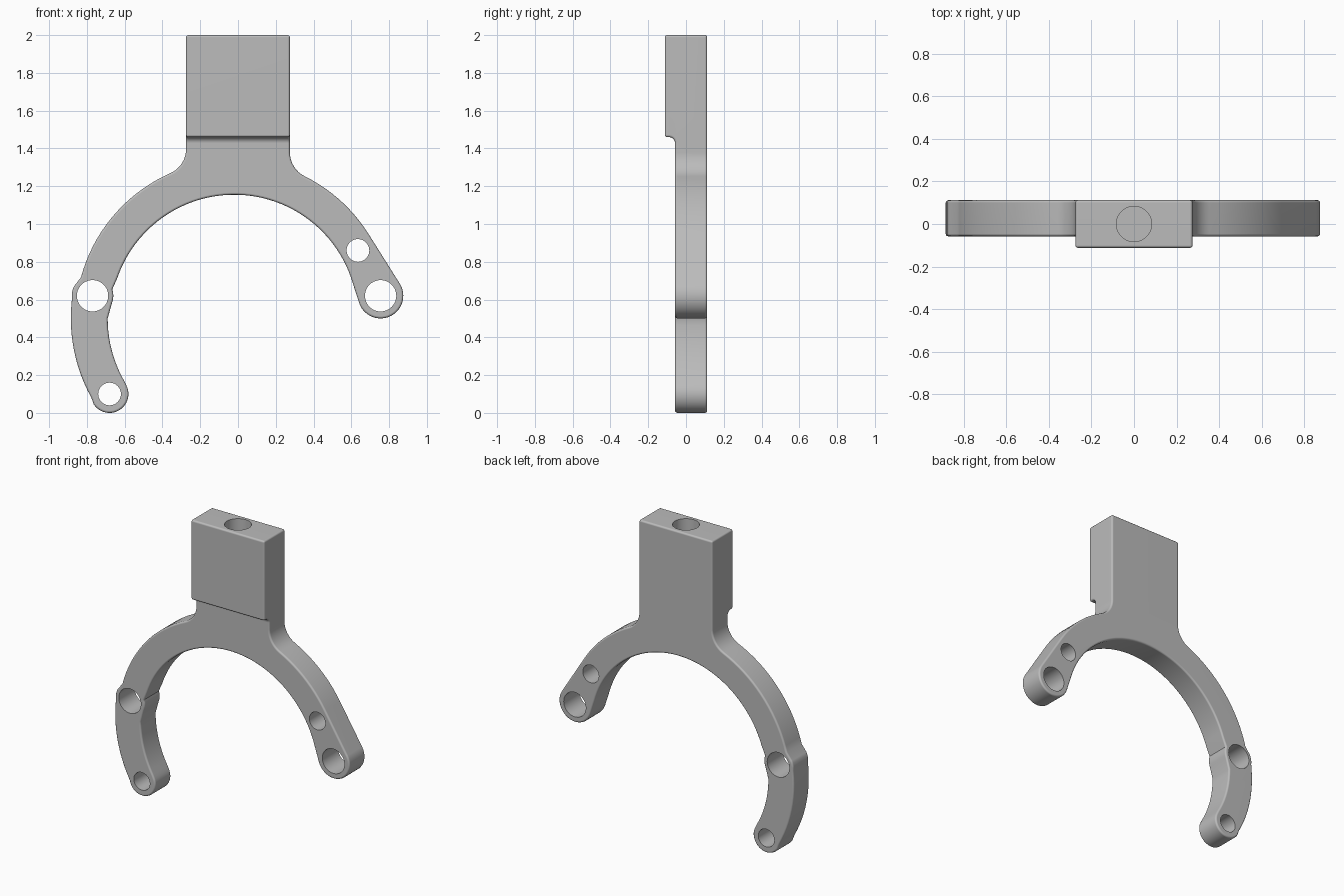
import bpy, bmesh
from math import sin, cos, atan2, sqrt, radians, degrees, pi

if "Cube" in bpy.data.objects:
    bpy.data.objects.remove(bpy.data.objects["Cube"], do_unlink=True)

# Main dimensions
CX, CZ = -0.02, 0.5            # centre of the fork ring
R_OUT, R_IN = 0.84, 0.655      # upper ring
LOW_OUT, LOW_IN = 0.865, 0.67  # lower left arm
NECK, FILLET = 0.275, 0.14
BACK, FRONT, PLATE = 0.112, -0.112, -0.058

steel = bpy.data.materials.new("grey metal")
steel.use_nodes = True
GREY = (0.5, 0.5, 0.5, 1)
steel.diffuse_color = GREY
steel.node_tree.nodes["Principled BSDF"].inputs["Base Color"].default_value = GREY


def arc(x, z, r, start, end, step=5):
    n = max(2, round(abs(end - start) / step))
    angles = [radians(start + (end - start) * i / n) for i in range(n + 1)]
    return [(x + r * cos(a), z + r * sin(a)) for a in angles]


def prism(name, points, place, shift):
    """Extrude a flat outline; place maps 2D points into space."""
    bm = bmesh.new()
    face = bm.faces.new([bm.verts.new(place(*p)) for p in points])
    new = bmesh.ops.extrude_face_region(bm, geom=[face])["geom"]
    moved = [v for v in new if isinstance(v, bmesh.types.BMVert)]
    bmesh.ops.translate(bm, vec=shift, verts=moved)
    bmesh.ops.recalc_face_normals(bm, faces=bm.faces)
    mesh = bpy.data.meshes.new(name)
    bm.to_mesh(mesh)
    bm.free()
    obj = bpy.data.objects.new(name, mesh)
    bpy.context.collection.objects.link(obj)
    mesh.materials.append(steel)
    return obj


def apply(obj, kind, **settings):
    mod = obj.modifiers.new(kind.title(), kind)
    for key, value in settings.items():
        setattr(mod, key, value)
    bpy.context.view_layer.objects.active = obj
    bpy.ops.object.modifier_apply(modifier=mod.name)


def cut(obj, cutter):
    cutter.hide_render = True
    apply(obj, "BOOLEAN", operation="DIFFERENCE", solver="EXACT", object=cutter)
    bpy.data.objects.remove(cutter, do_unlink=True)


def neck_fillet(side):
    """Centre of the neck fillet and its tangent angle on the ring."""
    x = side * (NECK + FILLET)
    z = CZ + sqrt((R_OUT + FILLET) ** 2 - (x - CX) ** 2)
    return x, z, degrees(atan2(z - CZ, x - CX))


# Fork outline, clockwise from the top right of the block
rx, rz, ra = neck_fillet(1)
lx, lz, la = neck_fillet(-1)
outline = [(-NECK, 2), (NECK, 2)]
outline += arc(rx, rz, FILLET, 180, 180 + ra, 8)
outline += arc(CX, CZ, R_OUT, ra, 32, 3)[1:]
outline += arc(0.755, 0.62, 0.12, 32, -165, 8)        # right boss
outline += arc(CX, CZ, R_IN, 16, 161, 3)
outline += arc(-0.77, 0.62, 0.11, 18, -22, 8)         # left boss, inside
outline += arc(CX, CZ, LOW_IN, 180, 210, 3)
outline += arc(-0.68, 0.1, 0.1, 28, -147, 8)          # lower tip
outline += arc(CX, CZ, LOW_OUT, 209, 176, 3)
outline += arc(-0.77, 0.62, 0.11, 188, 152, 8)        # left boss, outside
outline += arc(CX, CZ, R_OUT, 165, la, 3)
outline += arc(lx, lz, FILLET, la - 180, 0, 8)[1:]
fork = prism("fork_bracket", outline, lambda x, z: (x, BACK, z), (0, FRONT - BACK, 0))

# Step below the block, with a rounded inner corner
step = [(-0.3, -0.2), (PLATE, -0.2)]
step += arc(PLATE - 0.032, 1.428, 0.032, 0, 90, 18) + [(-0.3, 1.46)]
cut(fork, prism("step_cutter", step, lambda y, z: (-1.2, y, z), (2.4, 0, 0)))

# Softened edges
apply(fork, "BEVEL", width=0.012, segments=3, limit_method="ANGLE",
      angle_limit=radians(40), use_clamp_overlap=False)

# Holes through the arms and the blind hole in the top
for x, z, r in [(-0.77, 0.62, 0.083), (-0.68, 0.1, 0.06),
                (0.755, 0.62, 0.083), (0.635, 0.86, 0.06)]:
    hole = arc(x, z, r, 0, 360, 9)[:-1]
    cut(fork, prism("hole_cutter", hole, lambda a, b: (a, -0.3, b), (0, 0.6, 0)))
hole = arc(0, 0, 0.083, 0, 360, 9)[:-1]
cut(fork, prism("top_hole_cutter", hole, lambda a, b: (a, b, 1.5), (0, 0, 0.8)))

# Smooth shading with flat large faces
bpy.ops.object.select_all(action="DESELECT")
fork.select_set(True)
bpy.context.view_layer.objects.active = fork
bpy.ops.object.shade_smooth_by_angle(angle=radians(35))
fork.modifiers.new("Weighted normals", "WEIGHTED_NORMAL").keep_sharp = True
